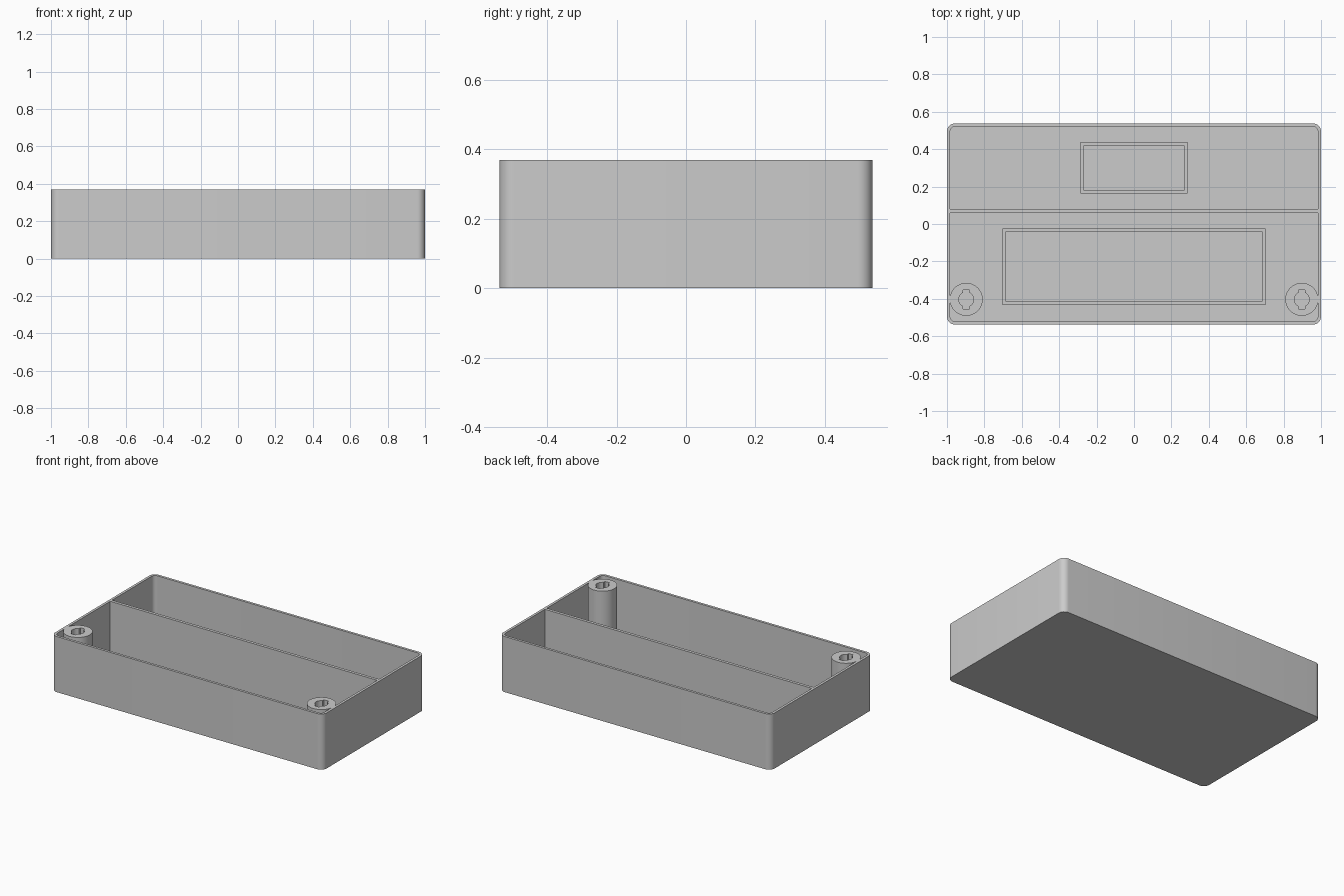
import bpy, bmesh, math

if "Cube" in bpy.data.objects:
    bpy.data.objects.remove(bpy.data.objects["Cube"])

HX, HY, H = 1.0, 0.5375, 0.37      # half sizes and height of the case
WALL, FLOOR = 0.017, 0.02

grey = bpy.data.materials.new("light_grey")
grey.diffuse_color = (0.6, 0.6, 0.6, 1)
grey.use_nodes = True
grey.node_tree.nodes["Principled BSDF"].inputs["Base Color"].default_value = grey.diffuse_color


def rounded_rect(cx, cy, hx, hy, r=0, n=8):
    """Outline of a rectangle, with arcs at the corners if r > 0."""
    if r == 0:
        return [(cx - hx, cy - hy), (cx + hx, cy - hy), (cx + hx, cy + hy), (cx - hx, cy + hy)]
    pts = []
    for k, (sx, sy) in enumerate([(1, 1), (-1, 1), (-1, -1), (1, -1)]):
        for i in range(n + 1):
            a = math.pi / 2 * (k + i / n)
            pts.append((cx + sx * (hx - r) + r * math.cos(a),
                        cy + sy * (hy - r) + r * math.sin(a)))
    return pts


def circle(cx, cy, r, n=48):
    return [(cx + r * math.cos(2 * math.pi * i / n),
             cy + r * math.sin(2 * math.pi * i / n)) for i in range(n)]


def keyed_hole(cx, cy, r=0.04, half=0.017, reach=0.051, n=10):
    """Round hole outline with a square notch at front and back."""
    a0 = math.acos(half / r)
    pts = []
    for s in (1, -1):
        for i in range(n + 1):
            a = -a0 + 2 * a0 * i / n
            pts.append((cx + s * r * math.cos(a), cy + s * r * math.sin(a)))
        pts += [(cx + s * half, cy + s * reach), (cx - s * half, cy + s * reach)]
    return pts


def prism(name, outline, z0, z1):
    bm = bmesh.new()
    face = bm.faces.new([bm.verts.new((x, y, z0)) for x, y in outline])
    top = bmesh.ops.extrude_face_region(bm, geom=[face])["geom"]
    for v in top:
        if isinstance(v, bmesh.types.BMVert):
            v.co.z = z1
    bmesh.ops.recalc_face_normals(bm, faces=bm.faces)
    mesh = bpy.data.meshes.new(name)
    bm.to_mesh(mesh)
    bm.free()
    mesh.materials.append(grey)
    obj = bpy.data.objects.new(name, mesh)
    bpy.context.collection.objects.link(obj)
    return obj


def carve(obj, cutter):
    mod = obj.modifiers.new("cut", "BOOLEAN")
    mod.operation, mod.solver, mod.object = "DIFFERENCE", "EXACT", cutter
    bpy.context.view_layer.objects.active = obj
    bpy.ops.object.modifier_apply(modifier=mod.name)
    bpy.data.objects.remove(cutter)


def smooth(obj):
    bpy.ops.object.select_all(action="DESELECT")
    obj.select_set(True)
    bpy.context.view_layer.objects.active = obj
    bpy.ops.object.shade_smooth_by_angle(angle=math.radians(30))


# Open case with rounded corners
case = prism("case", rounded_rect(0, 0, HX, HY, 0.042), 0, H)
carve(case, prism("cavity", rounded_rect(0, 0, HX - WALL, HY - WALL, 0.025), FLOOR, H + 0.1))
smooth(case)

# Dividing wall between the two compartments
prism("divider", rounded_rect(0, 0.07, HX - WALL, 0.01), FLOOR, H)

# Low rectangular frames on the floor
for name, cx, cy, hx, hy in [("rear_frame", 0, 0.3, 0.285, 0.138),
                             ("front_frame", 0, -0.228, 0.703, 0.205)]:
    frame = prism(name, rounded_rect(cx, cy, hx, hy), FLOOR, FLOOR + 0.04)
    carve(frame, prism("frame_cutter", rounded_rect(cx, cy, hx - 0.018, hy - 0.018),
                       FLOOR - 0.05, FLOOR + 0.1))

# Screw posts with keyed holes in the front corners
for side, name in ((-1, "left_post"), (1, "right_post")):
    px, py = side * 0.897, -0.403
    post = prism(name, circle(px, py, 0.088), FLOOR, H)
    carve(post, prism("hole_cutter", keyed_hole(px, py), FLOOR - 0.05, H + 0.1))
    smooth(post)
